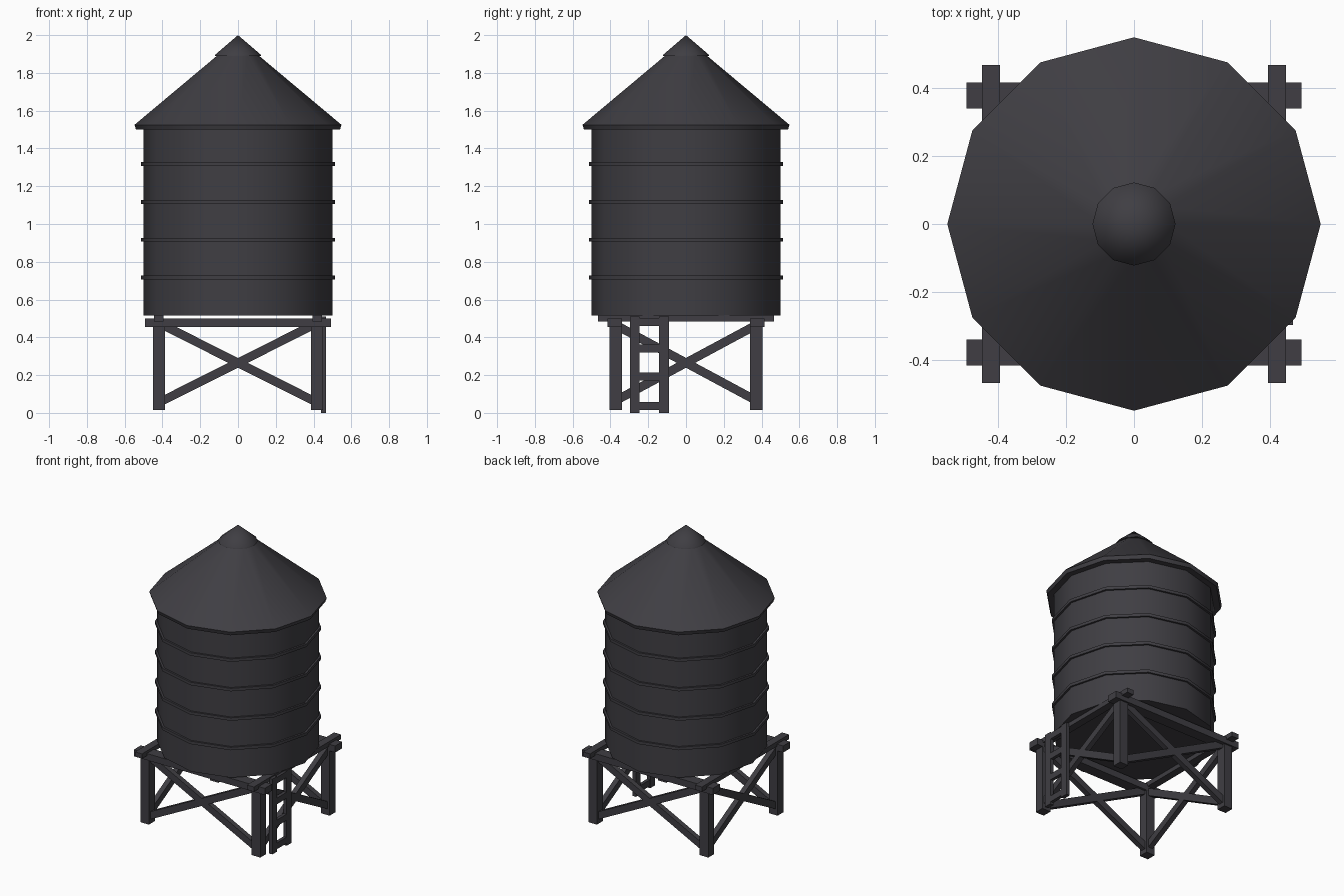
import bpy, bmesh, math
from mathutils import Vector

if "Cube" in bpy.data.objects:
    bpy.data.objects.remove(bpy.data.objects["Cube"])

paint = bpy.data.materials.new("dark grey")
paint.diffuse_color = (0.050, 0.048, 0.056, 1)
paint.use_nodes = True
paint.node_tree.nodes["Principled BSDF"].inputs["Base Color"].default_value = paint.diffuse_color
SIDES = 12


def finish(name, bm, smooth=False):
    bmesh.ops.recalc_face_normals(bm, faces=bm.faces)
    me = bpy.data.meshes.new(name)
    bm.to_mesh(me)
    bm.free()
    me.materials.append(paint)
    ob = bpy.data.objects.new(name, me)
    bpy.context.collection.objects.link(ob)
    if smooth:
        bpy.ops.object.select_all(action='DESELECT')
        ob.select_set(True)
        bpy.context.view_layer.objects.active = ob
        bpy.ops.object.shade_smooth_by_angle(angle=math.radians(35))
    return ob


def lathe(name, profile, closed=False):
    """Spin (radius, z) points into a 12-sided solid; closed makes a ring."""
    bm = bmesh.new()
    rings = []
    for r, z in profile:
        if r == 0:
            rings.append([bm.verts.new((0, 0, z))] * SIDES)
        else:
            rings.append([bm.verts.new((r * math.cos(a), r * math.sin(a), z))
                          for a in (i * math.tau / SIDES for i in range(SIDES))])
    pairs = list(zip(rings, rings[1:]))
    if closed:
        pairs.append((rings[-1], rings[0]))
    for lo, hi in pairs:
        for i in range(SIDES):
            j = (i + 1) % SIDES
            bm.faces.new(list(dict.fromkeys((lo[i], lo[j], hi[j], hi[i]))))
    return finish(name, bm, True)


def box(name, lo, hi):
    lo, hi = Vector(lo), Vector(hi)
    bm = bmesh.new()
    bmesh.ops.create_cube(bm, size=1)
    for v in bm.verts:
        v.co = (lo + hi) / 2 + v.co * (hi - lo)
    return finish(name, bm)


def bar(name, a, b, depth, height):
    """Rectangular bar from a to b, kept upright."""
    a, b = Vector(a), Vector(b)
    d = (b - a).normalized()
    side = d.cross(Vector((0, 0, 1))).normalized()
    up = side.cross(d)
    bm = bmesh.new()
    bmesh.ops.create_cube(bm, size=1)
    for v in bm.verts:
        c = v.co.copy()
        v.co = (a + b) / 2 + d * c.x * (b - a).length + side * c.y * depth + up * c.z * height
    return finish(name, bm)


# Tank, hoops, roof and cap
lathe("tank", [(0, 0.515), (0.5, 0.515), (0.5, 1.51), (0, 1.51)])
for k in range(4):
    z = 0.717 + 0.2 * k
    lathe("hoop", [(0.49, z - 0.01), (0.513, z - 0.01), (0.513, z + 0.01), (0.49, z + 0.01)], True)
lathe("roof", [(0, 1.5), (0.54, 1.5), (0.548, 1.525), (0.1, 1.9), (0, 1.9)])
lathe("roof_cap", [(0, 1.89), (0.122, 1.89), (0.12, 1.897), (0, 2.0)])

# Legs and the two layers of beams
LX, LY = 0.418, 0.372
for s in (-1, 1):
    for t in (-1, 1):
        box("leg", (s * LX - 0.032, t * LY - 0.032, 0.015), (s * LX + 0.032, t * LY + 0.032, 0.49))
    box("cross_beam", (-0.492, s * 0.377 - 0.038, 0.455), (0.492, s * 0.377 + 0.038, 0.5))
    box("side_beam", (s * 0.42 - 0.026, -0.467, 0.485), (s * 0.42 + 0.026, 0.467, 0.517))

# Crossed braces on all four sides
for s in (-1, 1):
    for t in (-1, 1):
        bar("front_back_brace", (-t * LX, s * LY, 0.055), (t * LX, s * LY, 0.475), 0.035, 0.046)
        bar("side_brace", (s * LX, -t * LY, 0.065), (s * LX, t * LY, 0.465), 0.035, 0.046)

# Ladder on the right side
for y in (-0.271, -0.117):
    box("ladder_rail", (0.44, y - 0.026, 0), (0.466, y + 0.026, 0.51))
for z in (0.036, 0.192, 0.341, 0.482):
    box("ladder_rung", (0.442, -0.26, z - 0.021), (0.464, -0.13, z + 0.021))
